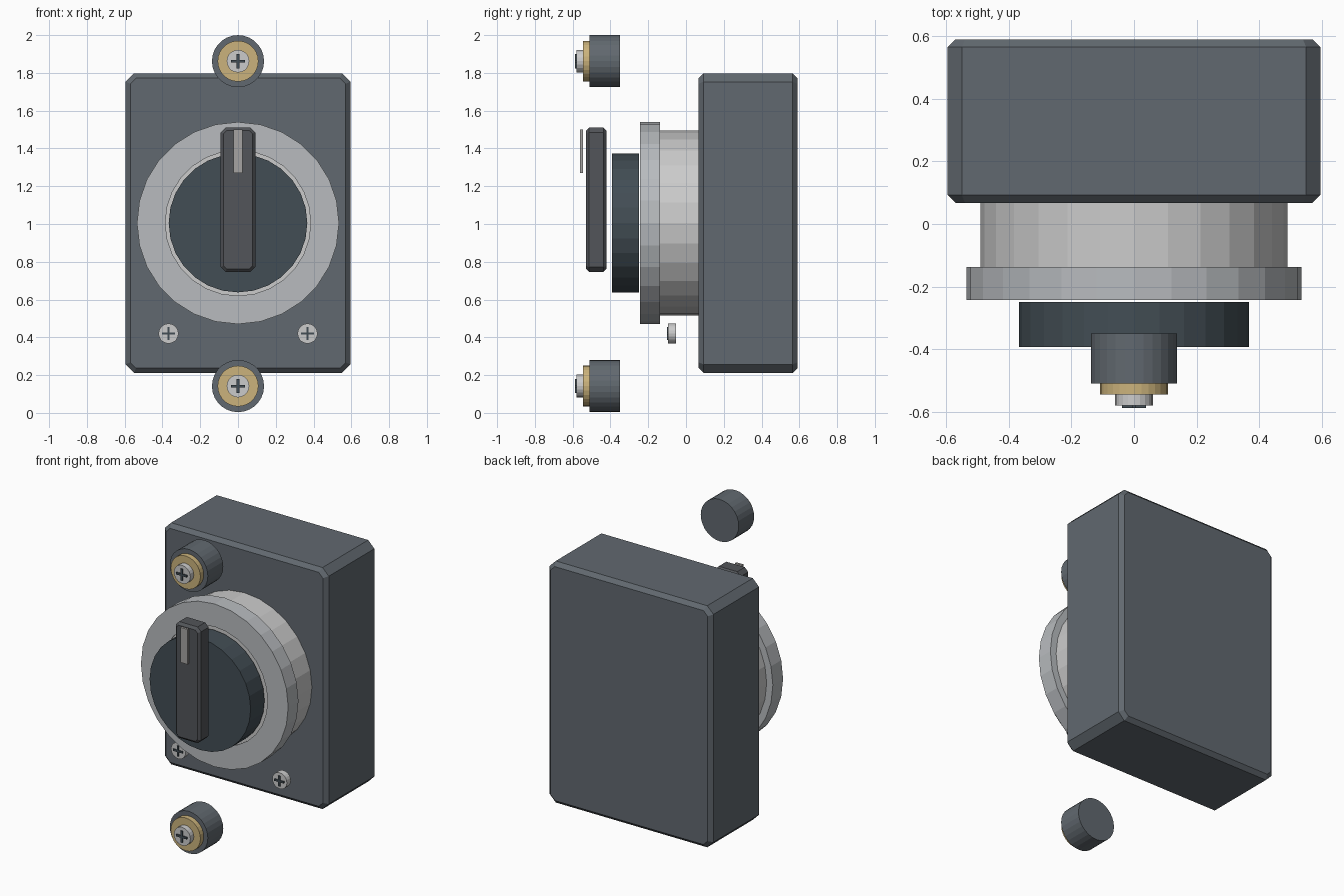
import bpy, bmesh, math
from mathutils import Matrix

if "Cube" in bpy.data.objects:
    bpy.data.objects.remove(bpy.data.objects["Cube"])


def mat(name, r, g, b):
    m = bpy.data.materials.new(name)
    m.diffuse_color = (r, g, b, 1)
    m.use_nodes = True
    m.node_tree.nodes["Principled BSDF"].inputs["Base Color"].default_value = m.diffuse_color
    return m


HOUSING = mat("housing_grey", 0.12, 0.14, 0.16)
DARK = mat("dial_dark", 0.055, 0.075, 0.09)
GRIP = mat("handle_dark", 0.085, 0.09, 0.10)
COLLAR = mat("collar_grey", 0.48, 0.50, 0.52)
STEEL = mat("steel", 0.72, 0.73, 0.74)
BRASS = mat("brass", 0.60, 0.45, 0.20)
MARK = mat("marker_grey", 0.38, 0.37, 0.36)


def finish(name, bm, material):
    bmesh.ops.recalc_face_normals(bm, faces=bm.faces)
    me = bpy.data.meshes.new(name)
    bm.to_mesh(me)
    bm.free()
    me.materials.append(material)
    ob = bpy.data.objects.new(name, me)
    bpy.context.collection.objects.link(ob)
    return ob


def prism(name, outline, y0, y1, material, edge=0.0):
    """Extrude an x-z outline along y, optionally chamfering front and back rims."""
    bm = bmesh.new()
    face = bm.faces.new([bm.verts.new((x, y0, z)) for x, z in outline])
    ext = bmesh.ops.extrude_face_region(bm, geom=[face], use_keep_orig=True)
    for v in ext["geom"]:
        if isinstance(v, bmesh.types.BMVert):
            v.co.y = y1
    bmesh.ops.recalc_face_normals(bm, faces=bm.faces)
    if edge:
        rims = [e for e in bm.edges if abs(e.verts[0].co.y - e.verts[1].co.y) < 1e-5]
        bmesh.ops.bevel(bm, geom=rims, offset=edge, segments=1, affect='EDGES')
    return finish(name, bm, material)


def cut_rect(w, z0, z1, c):
    """Rectangle of half width w with its corners cut off by c."""
    return [(-w + c, z0), (w - c, z0), (w, z0 + c), (w, z1 - c),
            (w - c, z1), (-w + c, z1), (-w, z1 - c), (-w, z0 + c)]


def disc(name, x, z, r, y0, y1, n, material):
    pts = [(x + r * math.cos(2 * math.pi * i / n), z + r * math.sin(2 * math.pi * i / n))
           for i in range(n)]
    return prism(name, pts, y0, y1, material)


def ring(name, z, r_in, r_out, y0, y1, n, material):
    """Square-section ring spun around the y axis."""
    bm = bmesh.new()
    vs = [bm.verts.new((r, y, z)) for r, y in
          ((r_in, y0), (r_out, y0), (r_out, y1), (r_in, y1))]
    es = [bm.edges.new((vs[i], vs[(i + 1) % 4])) for i in range(4)]
    bmesh.ops.spin(bm, geom=vs + es, cent=(0, 0, z), axis=(0, 1, 0),
                   angle=2 * math.pi, steps=n)
    bmesh.ops.remove_doubles(bm, verts=bm.verts, dist=1e-4)
    return finish(name, bm, material)


def cross(name, x, z, arm, y0, y1, material):
    """Raised plus-shaped screw recess marking."""
    t = arm * 0.18
    quarter = [(arm, -t), (arm, t), (t, t)]
    pts = []
    for k in range(4):
        rot = Matrix.Rotation(k * math.pi / 2, 2)
        for p in quarter:
            px, pz = rot[0][0] * p[0] + rot[0][1] * p[1], rot[1][0] * p[0] + rot[1][1] * p[1]
            pts.append((x + px, z + pz))
    return prism(name, pts, y0, y1, material)


CZ = 1.005

# Housing box
prism("housing", cut_rect(0.595, 0.212, 1.798, 0.045), 0.067, 0.59, HOUSING, 0.025)

# Collar, flange and dial
disc("collar", 0, CZ, 0.49, -0.235, 0.067, 28, STEEL)
ring("collar_flange", CZ, 0.385, 0.535, -0.243, -0.137, 28, COLLAR)
disc("dial", 0, CZ, 0.367, -0.393, -0.249, 28, DARK)

# Handle and its pointer
prism("handle", cut_rect(0.092, 0.747, 1.51, 0.025), -0.53, -0.42, GRIP, 0.016)
prism("pointer_mark", [(-0.025, 1.27), (0.025, 1.27), (0.025, 1.5), (-0.025, 1.5)],
      -0.56, -0.545, MARK)

# Small cover screws
for side, x in (("left", -0.368), ("right", 0.368)):
    disc(f"cover_screw_{side}", x, 0.42, 0.053, -0.094, -0.053, 20, STEEL)
    cross(f"cover_screw_cross_{side}", x, 0.42, 0.034, -0.101, -0.09, DARK)

# Mounting lugs with brass bushing and screw
for end, z in (("top", 1.862), ("bottom", 0.142)):
    disc(f"lug_{end}", 0, z, 0.138, -0.51, -0.35, 28, HOUSING)
    disc(f"lug_bushing_{end}", 0, z, 0.108, -0.544, -0.508, 28, BRASS)
    disc(f"lug_screw_{end}", 0, z, 0.06, -0.58, -0.542, 20, STEEL)
    cross(f"lug_screw_cross_{end}", 0, z, 0.038, -0.588, -0.578, DARK)
